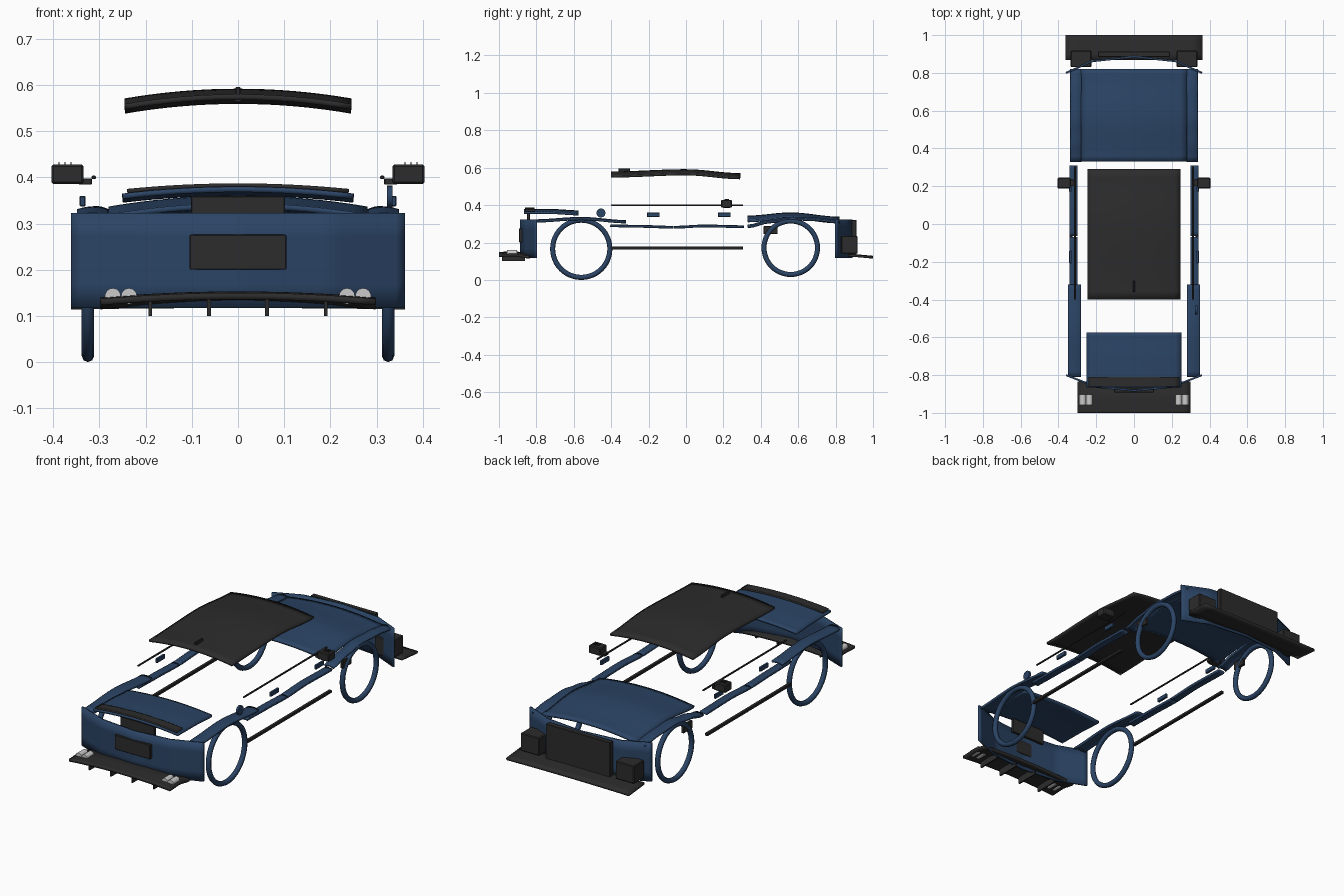
import bpy, bmesh, math

if "Cube" in bpy.data.objects:
    bpy.data.objects.remove(bpy.data.objects["Cube"])


def material(name, rgb):
    m = bpy.data.materials.new(name)
    m.diffuse_color = (*rgb, 1)
    m.use_nodes = True
    m.node_tree.nodes["Principled BSDF"].inputs["Base Color"].default_value = m.diffuse_color
    return m


BLUE = material("blue_paint", (0.024, 0.058, 0.13))
DARK = material("dark_trim", (0.025, 0.025, 0.026))
STEEL = material("steel", (0.55, 0.55, 0.56))


def finish(bm, name, mat, smooth=True):
    bmesh.ops.recalc_face_normals(bm, faces=bm.faces)
    me = bpy.data.meshes.new(name)
    bm.to_mesh(me)
    bm.free()
    ob = bpy.data.objects.new(name, me)
    bpy.context.collection.objects.link(ob)
    me.materials.append(mat)
    if smooth:
        bpy.ops.object.select_all(action='DESELECT')
        ob.select_set(True)
        bpy.context.view_layer.objects.active = ob
        bpy.ops.object.shade_smooth_by_angle(angle=math.radians(30))
    return ob


def interp(pts, t):
    # smooth interpolation through a short profile
    for (a, za), (b, zb) in zip(pts, pts[1:]):
        if t <= b + 1e-9:
            k = (t - a) / (b - a)
            return za + (zb - za) * k * k * (3 - 2 * k)
    return pts[-1][1]


def sheet(name, fn, nu, nv, thick, mat):
    # curved sheet from a surface function, thickened
    bm = bmesh.new()
    g = [[bm.verts.new(fn(i / nu, j / nv)) for j in range(nv + 1)] for i in range(nu + 1)]
    for i in range(nu):
        for j in range(nv):
            bm.faces.new((g[i][j], g[i + 1][j], g[i + 1][j + 1], g[i][j + 1]))
    ob = finish(bm, name, mat)
    s = ob.modifiers.new("thickness", 'SOLIDIFY')
    s.thickness, s.offset = thick, 0
    return ob


def crowned(name, x0, x1, profile, crown, thick, mat):
    # horizontal panel: (y, z) profile lengthwise, arched across
    y0, y1 = profile[0][0], profile[-1][0]

    def fn(u, v):
        y = y0 + (y1 - y0) * v
        return (x0 + (x1 - x0) * u, y, interp(profile, y) - crown * (2 * u - 1) ** 2)
    return sheet(name, fn, 16, 16, thick, mat)


def box(name, x, y, z, mat, bevel=0.002):
    bm = bmesh.new()
    bmesh.ops.create_cube(bm, size=1)
    for v in bm.verts:
        v.co = [r[0] + (r[1] - r[0]) * (c + 0.5) for r, c in zip((x, y, z), v.co)]
    ob = finish(bm, name, mat, False)
    if bevel:
        b = ob.modifiers.new("bevel", 'BEVEL')
        b.width, b.segments = bevel, 1
    return ob


def cylinder(name, loc, r, length, axis, mat):
    rot = (0, math.pi / 2, 0) if axis == 'X' else (math.pi / 2, 0, 0)
    bpy.ops.mesh.primitive_cylinder_add(vertices=24, radius=r, depth=length, location=loc, rotation=rot)
    ob = bpy.context.object
    ob.name = name
    ob.data.materials.append(mat)
    bpy.ops.object.shade_smooth_by_angle()
    return ob


def mx(s, a, b):
    return tuple(sorted((s * a, s * b)))


# roof with small antenna and interior lamp
crowned("roof", -0.245, 0.245, [(-0.40, 0.574), (0.0, 0.586), (0.29, 0.565)], 0.021, 0.012, DARK)
box("antenna", (-0.005, 0.005), (-0.36, -0.30), (0.575, 0.596), DARK)
box("roof_lamp", (-0.009, 0.009), (-0.35, -0.31), (0.562, 0.572), DARK)

# hood, trunk lid and spoiler
crowned("hood", -0.28, 0.28, [(0.33, 0.338), (0.56, 0.355), (0.82, 0.332)], 0.024, 0.012, BLUE)
crowned("trunk_lid", -0.25, 0.25, [(-0.865, 0.374), (-0.72, 0.373), (-0.575, 0.366)], 0.015, 0.012, BLUE)
crowned("spoiler", -0.24, 0.24, [(-0.86, 0.382), (-0.81, 0.382)], 0.012, 0.01, DARK)

# rear and front bumpers: upright sheets bowed in plan
rear_plan = [(-0.36, -0.80), (-0.2, -0.862), (0, -0.882), (0.2, -0.862), (0.36, -0.80)]
front_plan = [(-0.36, 0.80), (-0.22, 0.862), (0, 0.885), (0.22, 0.862), (0.36, 0.80)]


def bumper(name, plan):
    def fn(u, v):
        x = -0.36 + 0.72 * u
        for (a, ya), (b, yb) in zip(plan, plan[1:]):
            if a - 1e-9 <= x <= b + 1e-9:
                y = ya + (yb - ya) * (x - a) / (b - a)
        return (x, y, 0.117 + 0.206 * v)
    sheet(name, fn, 36, 4, 0.01, BLUE)


bumper("rear_bumper", rear_plan)
bumper("front_bumper", front_plan)
box("number_plate", (-0.105, 0.105), (-0.892, -0.872), (0.20, 0.276), DARK)
box("rear_panel", (-0.102, 0.102), (-0.85, -0.835), (0.28, 0.36), DARK)

# front grille and splitter
box("grille", (-0.19, 0.19), (0.885, 0.912), (0.13, 0.32), DARK)


def splitter_fn(u, v):
    return (-0.362 + 0.724 * u, 0.868 + 0.132 * v, 0.135 - 0.012 * v - 0.003 * (2 * u - 1) ** 2)


sheet("splitter", splitter_fn, 12, 4, 0.012, DARK)

# rear diffuser with fins
crowned("diffuser", -0.298, 0.298, [(-1.0, 0.143), (-0.92, 0.146), (-0.835, 0.134)], 0.013, 0.014, DARK)
for i, x in enumerate((-0.19, -0.063, 0.063, 0.19)):
    box(f"diffuser_fin_{i}", (x - 0.004, x + 0.004), (-0.985, -0.86), (0.10, 0.137), DARK, 0)

for s, side in ((1, "right"), (-1, "left")):
    # fenders, quarter panels and doors
    crowned("front_fender_" + side, *mx(s, 0.28, 0.335),
            [(0.33, 0.29), (0.45, 0.316), (0.56, 0.332), (0.70, 0.327), (0.82, 0.314)], 0.008, 0.012, BLUE)
    crowned("rear_quarter_" + side, *mx(s, 0.283, 0.347),
            [(-0.81, 0.318), (-0.56, 0.331), (-0.32, 0.314)], 0.006, 0.012, BLUE)
    crowned("rear_door_" + side, *mx(s, 0.30, 0.34),
            [(-0.405, 0.291), (-0.25, 0.288), (-0.068, 0.283)], 0.003, 0.012, BLUE)
    crowned("front_door_" + side, *mx(s, 0.30, 0.34),
            [(-0.064, 0.283), (0.10, 0.290), (0.31, 0.286)], 0.003, 0.012, BLUE)

    # wheel arch rings
    for end, y, r in (("rear", -0.56, 0.153), ("front", 0.56, 0.143)):
        bpy.ops.mesh.primitive_torus_add(major_segments=48, minor_segments=8, major_radius=r,
                                         minor_radius=0.0135, location=(s * 0.325, y, r + 0.0135),
                                         rotation=(0, math.pi / 2, 0))
        ring = bpy.context.object
        ring.location.z = 0.1665 if end == "rear" else 0.172
        ring.name = f"{end}_wheel_arch_{side}"
        ring.data.materials.append(BLUE)
        bpy.ops.object.shade_smooth_by_angle(angle=math.radians(50))

    # sill, belt trim, handles and fender vent
    box("sill_" + side, mx(s, 0.325, 0.342), (-0.40, 0.305), (0.163, 0.178), DARK)
    box("belt_trim_" + side, mx(s, 0.308, 0.317), (-0.40, 0.305), (0.396, 0.404), DARK)
    for end, y in (("rear", -0.175), ("front", 0.205)):
        box(f"{end}_handle_{side}", mx(s, 0.33, 0.343), (y - 0.034, y + 0.034), (0.337, 0.36), BLUE)
    box("fender_vent_" + side, mx(s, 0.315, 0.33), (0.415, 0.49), (0.245, 0.288), DARK)

    # mirror: housing, arm, ridges on top
    box("mirror_" + side, mx(s, 0.335, 0.404), (0.188, 0.245), (0.386, 0.428), DARK, 0.004)
    box("mirror_arm_" + side, mx(s, 0.316, 0.345), (0.20, 0.235), (0.384, 0.398), DARK)
    for i in range(3):
        x = 0.36 + 0.013 * i
        box(f"mirror_ridge_{side}_{i}", mx(s, x, x + 0.003), (0.205, 0.23), (0.426, 0.433), DARK, 0)

    # fog lamp housing and twin exhaust tips
    box("fog_lamp_" + side, mx(s, 0.225, 0.335), (0.83, 0.918), (0.14, 0.235), DARK, 0.004)
    for i, x in enumerate((0.236, 0.271)):
        cylinder(f"exhaust_{side}_{i}", (s * x, -0.93, 0.143), 0.017, 0.055, 'Y', STEEL)

# fuel cap on the right side only
cylinder("fuel_cap", (0.329, -0.455, 0.358), 0.024, 0.012, 'X', BLUE)
